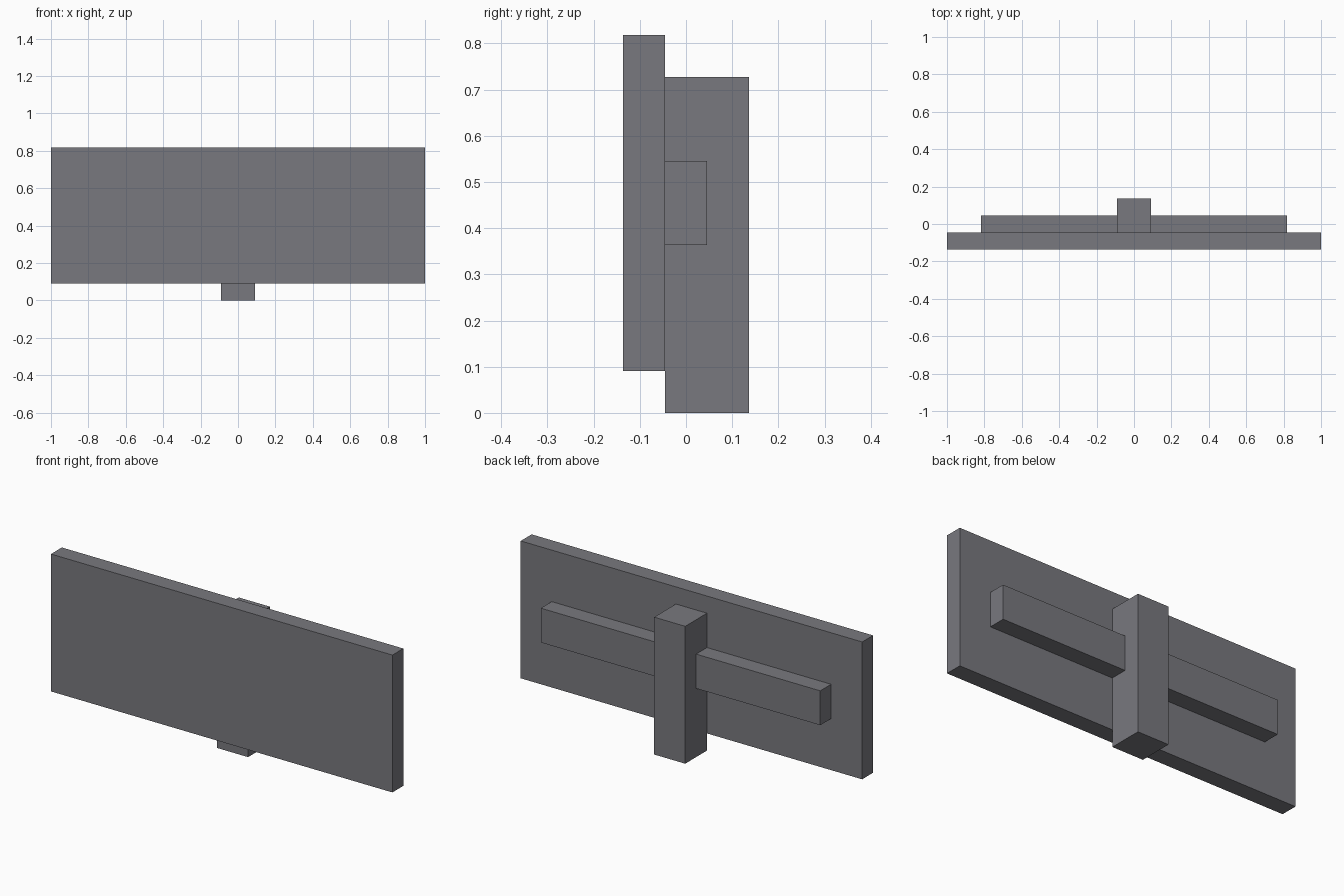
import bpy

cube = bpy.data.objects.get("Cube")
if cube:
    bpy.data.objects.remove(cube, do_unlink=True)

U = 1 / 11  # panel thickness, the module for all parts

grey = bpy.data.materials.new("slate_grey")
grey.use_nodes = True
colour = (0.19, 0.19, 0.21, 1)
grey.diffuse_color = colour
grey.node_tree.nodes["Principled BSDF"].inputs["Base Color"].default_value = colour


def box(name, low, high):
    """Box between two corners given in modules."""
    centre = [(a + b) / 2 * U for a, b in zip(low, high)]
    bpy.ops.mesh.primitive_cube_add(size=1, location=centre)
    ob = bpy.context.object
    ob.name = name
    ob.scale = [(b - a) * U for a, b in zip(low, high)]
    bpy.ops.object.transform_apply(location=False, rotation=False, scale=True)
    ob.data.materials.append(grey)
    return ob


# Front panel
box("sign_panel", (-11, -1.5, 1), (11, -0.5, 9))
# Upright behind the panel
box("back_post", (-1, -0.5, 0), (1, 1.5, 8))
# Horizontal braces on each side of the post
box("left_brace", (1, -0.5, 4), (9, 0.5, 6))
box("right_brace", (-9, -0.5, 4), (-1, 0.5, 6))
